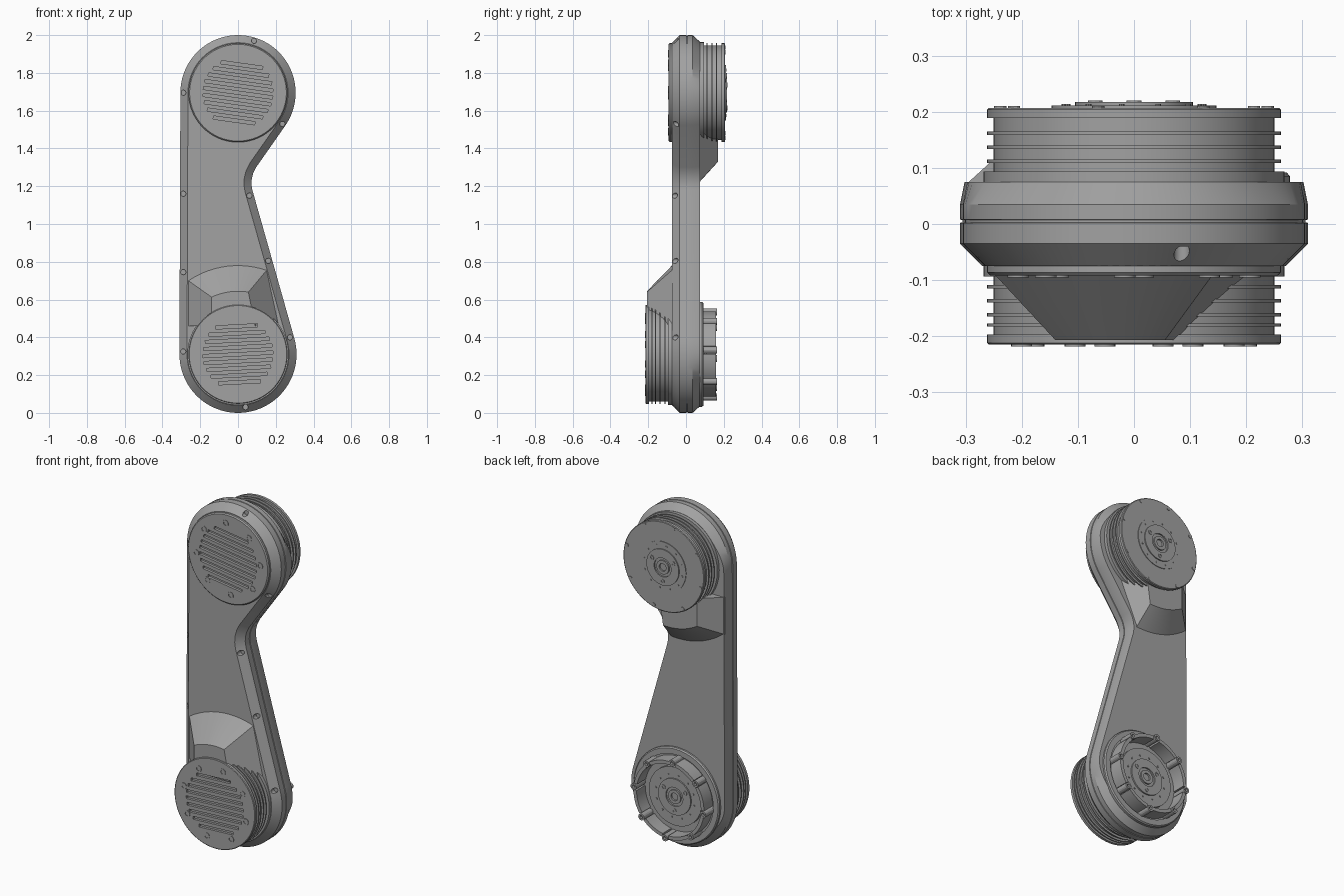
import bpy, bmesh, math
from mathutils import Matrix, Vector

if "Cube" in bpy.data.objects:
    bpy.data.objects.remove(bpy.data.objects["Cube"])

grey = bpy.data.materials.new("machined grey")
grey.use_nodes = True
COLOUR = (0.36, 0.36, 0.36, 1)
grey.diffuse_color = COLOUR
grey.node_tree.nodes["Principled BSDF"].inputs["Base Color"].default_value = COLOUR

TOP, LOW = 1.695, 0.31        # heights of the two joint axes
TAU = math.tau


def finish(name, bm):
    bmesh.ops.recalc_face_normals(bm, faces=bm.faces)
    mesh = bpy.data.meshes.new(name)
    bm.to_mesh(mesh)
    bm.free()
    mesh.materials.append(grey)
    ob = bpy.data.objects.new(name, mesh)
    bpy.context.collection.objects.link(ob)
    return ob


def skin(bm, rings, closed=True, caps=True):
    rows = [[bm.verts.new(p) for p in ring] for ring in rings]
    n = len(rows[0])
    for a, b in zip(rows, rows[1:]):
        for i in range(n if closed else n - 1):
            j = (i + 1) % n
            bm.faces.new((a[i], a[j], b[j], b[i]))
    if caps:
        bm.faces.new(rows[0])
        bm.faces.new(rows[-1])


def turn(bm, x, z, profile, n=64):
    """Lathe a (radius, y) profile about an axis along y."""
    skin(bm, [[(x + r * math.cos(TAU * i / n), y, z + r * math.sin(TAU * i / n))
               for i in range(n)] for r, y in profile])


def arc_wall(bm, z, r0, r1, y0, y1, a0, a1, n=10):
    """Curved wall segment, closed at both ends."""
    rings = []
    for i in range(n + 1):
        a = a0 + (a1 - a0) * i / n
        rings.append([(r * math.cos(a), y, z + r * math.sin(a))
                      for r, y in ((r0, y0), (r1, y0), (r1, y1), (r0, y1))])
    skin(bm, rings)


def around(z, radius, count, phase):
    for i in range(count):
        a = math.radians(phase) + TAU * i / count
        yield radius * math.cos(a), z + radius * math.sin(a)


def cut(ob, cutter):
    cutter.hide_render = True
    mod = ob.modifiers.new("cut", 'BOOLEAN')
    mod.object = cutter
    mod.solver = 'EXACT'
    deps = bpy.context.evaluated_depsgraph_get()
    mesh = bpy.data.meshes.new_from_object(ob.evaluated_get(deps))
    ob.modifiers.clear()
    ob.data = mesh
    bpy.data.objects.remove(cutter)


def smoothstep(t):
    t = min(max(t, 0), 1)
    return t * t * (3 - 2 * t)


# Arm housing: outline of two round ends with a notch on one side
def arc_points(z, r, a0, a1, n):
    return [(r * math.cos(math.radians(a0 + (a1 - a0) * i / n)),
             z + r * math.sin(math.radians(a0 + (a1 - a0) * i / n))) for i in range(n + 1)]


notch = [(0.096, 1.30), (0.081, 1.27), (0.073, 1.24), (0.071, 1.21), (0.076, 1.18)]
outline = (arc_points(TOP, 0.305, 180, -34, 44) + notch
           + arc_points(LOW, 0.31, 16, -180, 40))
count = len(outline)
normals = []
for i in range(count):
    a, b = Vector(outline[i - 1]), Vector(outline[i])
    c = Vector(outline[(i + 1) % count])
    e = (b - a).normalized() + (c - b).normalized()
    normals.append(Vector((-e.y, e.x)).normalized())


def outline_ring(y, inset, ends_only=False):
    ring = []
    for (x, z), n in zip(outline, normals):
        d = inset
        if ends_only:
            d = 0.008 + inset * smoothstep((abs(z - 1.0) - 0.69) / 0.2)
        ring.append((x - n.x * d, y, z - n.y * d))
    return ring


bm = bmesh.new()
skin(bm, [outline_ring(-0.075, 0.04), outline_ring(-0.035, 0),
          outline_ring(0.002, 0), outline_ring(0.003, 0.004),
          outline_ring(0.007, 0.004), outline_ring(0.008, 0),
          outline_ring(0.035, 0), outline_ring(0.075, 0.028, True)])
housing = finish("arm_housing", bm)

# Screw holes sunk in the front bevel
holes = [(-0.29, 1.695), (-0.29, 1.16), (-0.29, 0.745), (-0.29, 0.325), (0.085, 1.97),
         (0.235, 1.53), (0.06, 1.15), (0.16, 0.805), (0.275, 0.4), (0.04, 0.03)]
bm = bmesh.new()
for x, z in holes:
    turn(bm, x, z, [(0.014, -0.1), (0.014, -0.04)], 16)
cut(housing, finish("hole_cutter", bm))


# Sloped shoulders that lead from the arm up to each drum
def shoulder(name, z, up, levels):
    bm = bmesh.new()
    rings = []
    for y, r, x0, x1, foot0, foot1 in levels:
        ring = []
        for i in range(13):
            x = x0 + (x1 - x0) * i / 12
            ring.append((x, y, z + up * math.sqrt(r * r - x * x)))
        ring += [(foot1, y, z + up * 0.15), (foot0, y, z + up * 0.15)]
        rings.append(ring)
    skin(bm, rings)
    return finish(name, bm)


shoulder("front_shoulder", LOW, 1, [(-0.07, 0.475, -0.267, 0.155, -0.267, 0.22),
                                    (-0.207, 0.334, -0.14, 0.055, -0.14, 0.09)])
shoulder("back_shoulder", TOP, -1, [(0.07, 0.475, -0.30, 0.045, -0.30, 0.19),
                                    (0.17, 0.365, -0.19, 0.03, -0.19, 0.06)])


# Finned drums
def drum_profile(start, end, side, fins):
    prof = [(0.268, start), (0.268, side * 0.094), (0.25, side * 0.094)]
    for y in fins:
        prof += [(0.25, side * (y - 0.003)), (0.262, side * (y - 0.003)),
                 (0.262, side * (y + 0.003)), (0.25, side * (y + 0.003))]
    edge = end - side * 0.018
    return prof + [(0.25, edge), (0.262, edge), (0.262, end - side * 0.003), (0.258, end)]


FINS = (0.112, 0.137, 0.162, 0.18)
bm = bmesh.new()
turn(bm, 0, LOW, drum_profile(-0.06, -0.215, -1, FINS), 80)
front_drum = finish("front_drum", bm)
bm = bmesh.new()
turn(bm, 0, TOP, drum_profile(0.06, 0.207, 1, FINS[:3]), 80)
back_drum = finish("back_drum", bm)

bm = bmesh.new()
turn(bm, 0, TOP, [(0.262, -0.06), (0.262, -0.086), (0.256, -0.092)], 80)
front_cover = finish("front_cover", bm)


# Vent slots and screws on the two front faces
def grille(ob, z, y, tilt, phase):
    bm = bmesh.new()
    turn_m = Matrix.Translation((0, y, z)) @ Matrix.Rotation(math.radians(-tilt), 4, 'Y')
    for row in range(-4, 5):
        off = row * 0.037
        half = math.sqrt(0.185 ** 2 - off ** 2)
        size = Matrix.Diagonal((2 * half, 0.03, 0.017, 1))
        bmesh.ops.create_cube(bm, size=1,
                              matrix=turn_m @ Matrix.Translation((0, 0, off)) @ size)
    cut(ob, finish("slot_cutter", bm))
    bm = bmesh.new()
    for x, zz in around(z, 0.207, 8, phase):
        turn(bm, x, zz, [(0.019, y + 0.004), (0.019, y - 0.003),
                         (0.011, y - 0.003), (0.011, y + 0.001)], 16)
    finish(ob.name + "_screws", bm)


grille(front_cover, TOP, -0.092, -8, 94.5)
grille(front_drum, LOW, -0.215, 3, 75.5)


# Output hub: stepped disc, centre socket and small screws
def hub(name, z, y, steps):
    bm = bmesh.new()
    prof = []
    for r, h in steps:
        prof += [(r, prof[-1][1] if prof else y - 0.03), (r, y + h)]
    top = prof[-1][1]
    prof += [(0.055, top), (0.055, top - 0.008), (0.04, top - 0.008), (0.04, top),
             (0.022, top), (0.022, top - 0.01)]
    turn(bm, 0, z, prof, 48)
    for x, zz in around(z, 0.08, 3, 30):
        turn(bm, x, zz, [(0.013, top - 0.004), (0.013, top + 0.003),
                         (0.007, top + 0.003), (0.007, top)], 12)
    for x, zz in around(z, 0.126, 12, 10):
        turn(bm, x, zz, [(0.005, top - 0.02), (0.005, top - 0.003)], 8)
    finish(name, bm)


hub("back_drum_hub", TOP, 0.207, [(0.147, 0.004), (0.105, 0.01)])
hub("lower_hub", LOW, 0.1, [(0.17, 0.0), (0.105, 0.008)])

bm = bmesh.new()
for x, z in around(TOP, 0.247, 8, 15):
    turn(bm, x, z, [(0.011, 0.19), (0.011, 0.210)], 12)
finish("back_drum_screws", bm)

# Open socket at the lower back: flange, split wall and posts
bm = bmesh.new()
turn(bm, 0, LOW, [(0.278, 0.05), (0.278, 0.085), (0.272, 0.092), (0.24, 0.092),
                  (0.24, 0.08)], 80)
finish("socket_flange", bm)
bm = bmesh.new()
for i in range(8):
    a = TAU * i / 8 + 0.1
    arc_wall(bm, LOW, 0.208, 0.228, 0.07, 0.16, a + 0.09, a + TAU / 8 - 0.09)
finish("socket_wall", bm)
bm = bmesh.new()
for x, z in around(LOW, 0.226, 8, math.degrees(0.1)):
    turn(bm, x, z, [(0.019, 0.07), (0.019, 0.165), (0.009, 0.165), (0.009, 0.15)], 14)
finish("socket_posts", bm)

# Smooth the round surfaces, keep machined edges crisp
for ob in list(bpy.context.scene.objects):
    if ob.type == 'MESH':
        bpy.ops.object.select_all(action='DESELECT')
        ob.select_set(True)
        bpy.context.view_layer.objects.active = ob
        bpy.ops.object.shade_smooth_by_angle(angle=math.radians(25))
